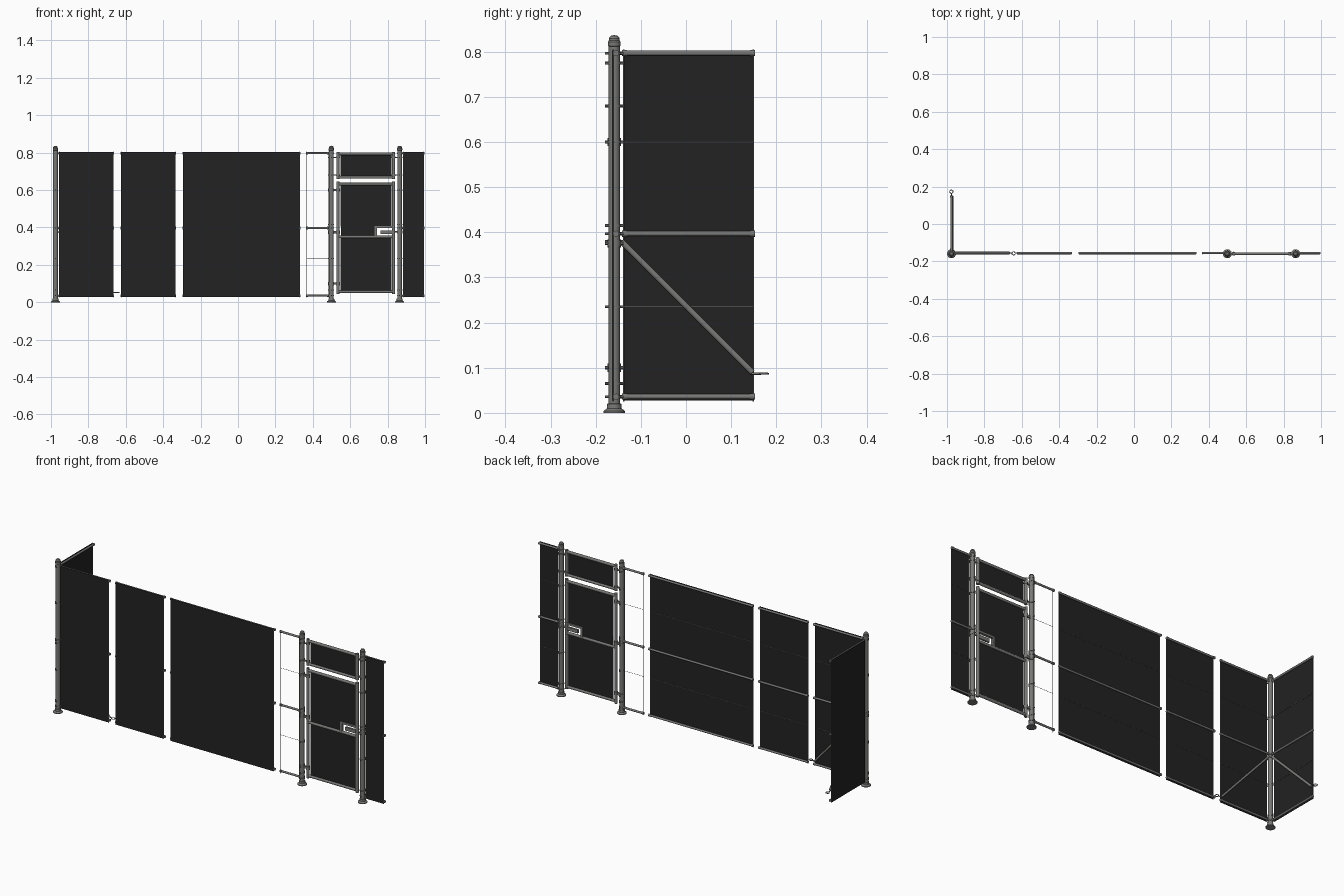
import bpy, bmesh, math
from mathutils import Vector

if "Cube" in bpy.data.objects:
    bpy.data.objects.remove(bpy.data.objects["Cube"])


def material(name, rgb):
    m = bpy.data.materials.new(name)
    m.use_nodes = True
    m.diffuse_color = (*rgb, 1)
    m.node_tree.nodes["Principled BSDF"].inputs["Base Color"].default_value = (*rgb, 1)
    return m


STEEL = material("galvanised grey", (0.19, 0.195, 0.185))
MESH = material("black mesh", (0.016, 0.016, 0.016))
FY = -0.159                      # fence line
CX = -0.976                      # corner post
RAILS = (0.797, 0.397, 0.036)
WIRES = (0.6, 0.235)


def finish(name, bm, mat, smooth=False):
    me = bpy.data.meshes.new(name)
    bmesh.ops.recalc_face_normals(bm, faces=bm.faces[:])
    for f in bm.faces:
        f.smooth = smooth and len(f.verts) == 4
    bm.to_mesh(me)
    bm.free()
    me.materials.append(mat)
    ob = bpy.data.objects.new(name, me)
    bpy.context.scene.collection.objects.link(ob)
    return ob


def tube(name, a, b, r, sides=14):
    a, b = Vector(a), Vector(b)
    bm = bmesh.new()
    bmesh.ops.create_cone(bm, cap_ends=True, segments=sides, radius1=r, radius2=r, depth=(b - a).length)
    bm.transform((b - a).to_track_quat('Z', 'Y').to_matrix().to_4x4())
    bmesh.ops.translate(bm, verts=bm.verts[:], vec=(a + b) / 2)
    return finish(name, bm, STEEL, sides > 6)


def box(name, lo, hi, mat=STEEL):
    lo, hi = Vector(lo), Vector(hi)
    bm = bmesh.new()
    bmesh.ops.create_cube(bm, size=1)
    bmesh.ops.scale(bm, verts=bm.verts[:], vec=hi - lo)
    bmesh.ops.translate(bm, verts=bm.verts[:], vec=(lo + hi) / 2)
    return finish(name, bm, mat)


def lathe(name, profile, x, y):
    bm = bmesh.new()
    vs = [bm.verts.new((r, 0, z)) for r, z in profile]
    es = [bm.edges.new(p) for p in zip(vs, vs[1:])]
    bmesh.ops.spin(bm, geom=vs + es, cent=(0, 0, 0), axis=(0, 0, 1), angle=math.tau, steps=24)
    bmesh.ops.remove_doubles(bm, verts=bm.verts[:], dist=1e-5)
    bmesh.ops.translate(bm, verts=bm.verts[:], vec=(x, y, 0))
    ob = finish(name, bm, STEEL, True)
    bpy.context.view_layer.objects.active = ob
    ob.select_set(True)
    bpy.ops.object.shade_smooth_by_angle(angle=math.radians(35))
    ob.select_set(False)


def eye_ring(name, center):
    bpy.ops.mesh.primitive_torus_add(location=center, major_radius=0.009, minor_radius=0.002,
                                     major_segments=20, minor_segments=8)
    ob = bpy.context.object
    ob.name = name
    ob.data.materials.append(STEEL)
    bpy.ops.object.shade_smooth()
    ob.select_set(False)


# Posts with flared foot, domed cap, bands and bolts
POST = [(0, 0), (0.024, 0), (0.024, 0.004), (0.016, 0.010), (0.0155, 0.02), (0.0125, 0.021),
        (0.0125, 0.812), (0.0142, 0.813), (0.0142, 0.822), (0.012, 0.825), (0.012, 0.830),
        (0.008, 0.8355), (0, 0.837)]


def band(x, z, half=0.003):
    tube("post_band", (x, FY, z - half), (x, FY, z + half), 0.0145, 18)
    tube("band_bolt", (x, FY - 0.021, z), (x, FY + 0.021, z), min(half, 0.0035), 6)


def post(name, x, bands):
    lathe(name, POST, x, FY)
    for z in bands:
        band(x, z)


post("corner_post", CX, RAILS + WIRES + (0.38, 0.065))
post("hinge_post", 0.499, RAILS + WIRES + (0.775, 0.68, 0.415, 0.065))
post("latch_post", 0.864, RAILS + WIRES + (0.775, 0.68, 0.415, 0.065))


# Fence panel: p(u, d, z) maps run, inward depth and height into place
def panel(name, p, u0, u1, filled=True, ends=(True, True)):
    if filled:
        a, b = p(u0, -0.0085, 0.027), p(u1, -0.0065, 0.803)
        lo = [min(q) for q in zip(a, b)]
        hi = [max(q) for q in zip(a, b)]
        box(name + "_mesh", lo, hi, MESH)
    for z in RAILS:
        tube(name + "_rail", p(u0, 0, z), p(u1, 0, z), 0.0055)
        for u, s in ((u0, 1), (u1, -1)):
            tube(name + "_rail_cup", p(u - s * 0.004, 0, z), p(u + s * 0.007, 0, z), 0.0068)
    for z in WIRES:
        tube(name + "_wire", p(u0, -0.004, z), p(u1, -0.004, z), 0.0009, 6)
    for u, on in zip((u0, u1), ends):
        if on:
            tube(name + "_tension_bar", p(u, -0.006, 0.025), p(u, -0.006, 0.805), 0.0014, 6)


def front(u, d, z):
    return (u, FY + 0.004 + d, z)


def side(u, d, z):
    return (CX + d, u, z)


panel("corner_panel", front, -0.956, -0.667)
panel("short_panel", front, -0.625, -0.335)
panel("long_panel", front, -0.294, 0.329)
panel("open_panel", front, 0.367, 0.482, filled=False)
panel("end_panel", front, 0.884, 0.993)
panel("side_panel", side, -0.138, 0.149)

# Rail stubs joining posts to their panels
for x, s in ((CX, 1), (0.499, -1), (0.864, 1)):
    for z in RAILS:
        tube("rail_joint", (x, FY, z), (x + s * 0.024, FY + 0.003, z), 0.004)
for z in RAILS:
    tube("rail_joint", (CX, FY, z), (CX, FY + 0.024, z), 0.004)

# Diagonal braces with eye ends
tube("front_brace", front(-0.96, 0.002, 0.38), front(-0.668, 0.002, 0.052), 0.0055)
tube("front_brace_rod", front(-0.67, 0.002, 0.052), front(-0.652, 0, 0.052), 0.0025, 8)
eye_ring("front_brace_eye", front(-0.644, -0.002, 0.052))
tube("side_brace", side(-0.143, 0.004, 0.38), side(0.147, 0.004, 0.09), 0.0065)
tube("side_brace_rod", side(0.145, 0.002, 0.087), side(0.166, 0, 0.087), 0.0025, 8)
eye_ring("side_brace_eye", side(0.173, 0, 0.087))

# Transom and gate leaf frames
GL, GR = 0.534, 0.832


def frame(name, z0, z1, rails):
    for x in (GL, GR):
        tube(name + "_stile", (x, FY, z0), (x, FY, z1), 0.0085)
    for z in rails:
        tube(name + "_rail", (GL, FY, z), (GR, FY, z), 0.0075)


def infill(name, x0, x1, z0, z1):
    box(name, (x0, FY - 0.001, z0), (x1, FY + 0.001, z1), MESH)


frame("transom", 0.66, 0.803, (0.793, 0.668))
infill("transom_mesh", 0.55, 0.82, 0.668, 0.793)
frame("gate", 0.045, 0.645, (0.632, 0.35, 0.057))
infill("gate_lower_mesh", 0.55, 0.82, 0.057, 0.35)
infill("gate_upper_mesh", 0.55, 0.735, 0.35, 0.632)
infill("gate_upper_mesh_side", 0.735, 0.82, 0.405, 0.632)
for x in (0.55, 0.82):
    for z0, z1 in ((0.057, 0.35), (0.405, 0.632), (0.668, 0.793)):
        tube("gate_mesh_bar", (x, FY, z0), (x, FY, z1), 0.0018, 6)

# Hand opening and latch bolt
box("latch_opening_top", (0.73, FY - 0.007, 0.397), (GR, FY + 0.007, 0.408))
box("latch_opening_side", (0.73, FY - 0.007, 0.35), (0.743, FY + 0.007, 0.408))
box("latch_bolt", (0.762, FY - 0.005, 0.366), (GR, FY + 0.005, 0.385))
tube("latch_fork", (GR - 0.01, FY, 0.376), (0.864, FY, 0.376), 0.004, 10)
band(0.864, 0.376, 0.007)

# Gate hinges
for z in (0.6, 0.375, 0.1):
    band(0.499, z, 0.009)
    box("hinge_arm", (0.499, FY - 0.005, z - 0.006), (GL, FY + 0.005, z + 0.006))
    tube("hinge_collar", (GL, FY, z - 0.009), (GL, FY, z + 0.009), 0.0108)

# Transom clips on both posts
for x, g in ((0.499, GL), (0.864, GR)):
    for z in (0.775, 0.68):
        box("transom_clip", (min(x, g), FY - 0.003, z - 0.003), (max(x, g), FY + 0.003, z + 0.003))
        tube("transom_collar", (g, FY, z - 0.004), (g, FY, z + 0.004), 0.0105)
